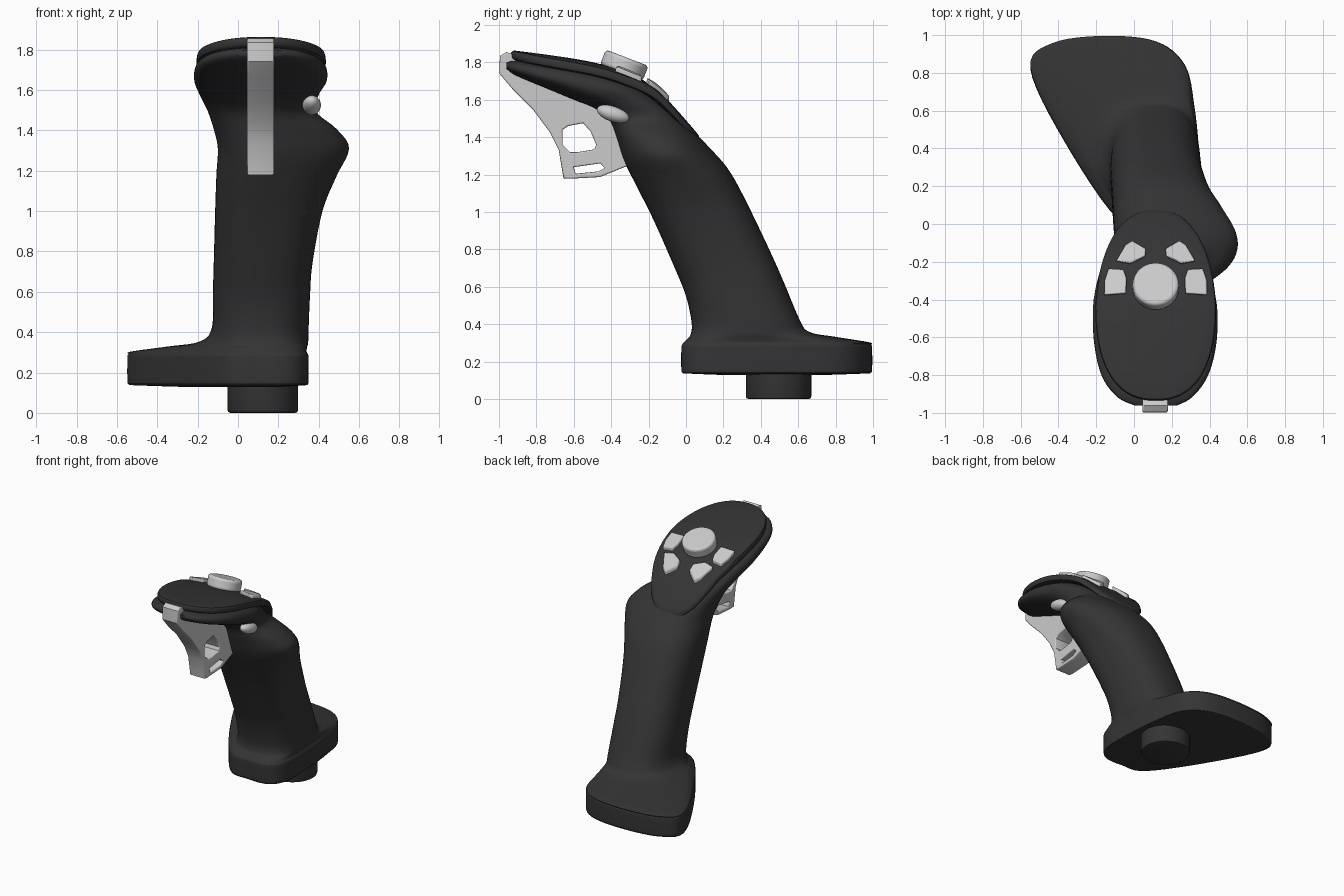
import bpy, bmesh, math
from mathutils import Vector

if "Cube" in bpy.data.objects:
    bpy.data.objects.remove(bpy.data.objects["Cube"])

CX = 0.115          # symmetry line of the handle
N = 72              # points around the body


def material(name, v):
    m = bpy.data.materials.new(name)
    m.diffuse_color = (v, v, v, 1)
    m.use_nodes = True
    m.node_tree.nodes["Principled BSDF"].inputs["Base Color"].default_value = m.diffuse_color
    return m


DARK, LIGHT = material("dark_plastic", 0.035), material("light_plastic", 0.6)


def finish(ob, mat, angle=40):
    ob.data.materials.append(mat)
    bpy.ops.object.select_all(action='DESELECT')
    ob.select_set(True)
    bpy.context.view_layer.objects.active = ob
    bpy.ops.object.shade_smooth_by_angle(angle=math.radians(angle))
    return ob


def catmull(pts, steps, closed=False):
    n, out = len(pts), []
    get = lambda i: pts[i % n] if closed else pts[max(0, min(n - 1, i))]
    for i in range(n if closed else n - 1):
        a, b, c, d = (get(i + k) for k in (-1, 0, 1, 2))
        for s in range(steps):
            t = s / steps
            out.append(0.5 * (2 * b + (c - a) * t + (2 * a - 5 * b + 4 * c - d) * t**2
                              + (3 * b - a - 3 * c + d) * t**3))
    return out if closed else out + [pts[-1]]


def loft(name, rings, mat, angle=40):
    bm = bmesh.new()
    vs = [[bm.verts.new(p) for p in r] for r in rings]
    n = len(rings[0])
    for a, b in zip(vs, vs[1:]):
        for i in range(n):
            j = (i + 1) % n
            bm.faces.new((a[i], a[j], b[j], b[i]))
    bm.faces.new(vs[0][::-1])
    bm.faces.new(vs[-1])
    bmesh.ops.recalc_face_normals(bm, faces=bm.faces)
    me = bpy.data.meshes.new(name)
    bm.to_mesh(me)
    bm.free()
    ob = bpy.data.objects.new(name, me)
    bpy.context.collection.objects.link(ob)
    return finish(ob, mat, angle)


def spow(v, e):
    return math.copysign(abs(v) ** e, v)


# Handle sections: front/under point (y, z), back/top point (y, z), left x, right x
def section(fy, fz, by, bz, xl, xr, e=2.5):
    ring = []
    for i in range(N):
        a = 2 * math.pi * i / N
        s, c = spow(math.sin(a), 2 / e), spow(math.cos(a), 2 / e)
        x = CX + s * ((xr - CX) if s > 0 else (CX - xl))
        ring.append(Vector((x, (fy + by) / 2 + c * (fy - by) / 2, (fz + bz) / 2 + c * (fz - bz) / 2)))
    return ring


handle = [section(*s) for s in (
    (0.03, 0.41, 0.605, 0.43, -0.13, 0.35),
    (0.00, 0.55, 0.525, 0.62, -0.125, 0.357),
    (-0.06, 0.70, 0.445, 0.80, -0.12, 0.37),
    (-0.17, 0.95, 0.315, 1.07, -0.113, 0.42),
    (-0.26, 1.13, 0.225, 1.23, -0.107, 0.49, 2.3),
    (-0.33, 1.27, 0.12, 1.35, -0.10, 0.55, 2.1),
    (-0.37, 1.39, 0.05, 1.42, -0.12, 0.49, 2.2),
    (-0.41, 1.49, -0.03, 1.50, -0.15, 0.385),
    (-0.49, 1.555, -0.14, 1.60, -0.19, 0.40),
    (-0.60, 1.60, -0.30, 1.70, -0.217, 0.44),
    (-0.72, 1.65, -0.55, 1.77, -0.21, 0.435),
    (-0.83, 1.695, -0.78, 1.80, -0.17, 0.39),
    (-0.92, 1.735, -0.91, 1.81, -0.09, 0.31),
    (-0.96, 1.765, -0.96, 1.80, 0.0, 0.23))]

# Base plan outline, starting at the front and going round to the right
plan = [Vector(p + (0,)) for p in (
    (0.10, -0.02), (0.26, -0.01), (0.34, 0.10), (0.345, 0.35), (0.32, 0.62), (0.27, 0.84),
    (0.12, 0.965), (-0.15, 0.995), (-0.43, 0.955), (-0.548, 0.82), (-0.37, 0.44), (-0.09, 0.03))]
plan = catmull(plan, N // 12, True)
mid = Vector((0.05, 0.45, 0))


def base_ring(scale, z):
    return [mid + (p - mid) * scale + Vector((0, 0, z)) for p in plan]


def blend(t, z):
    return [Vector((*p.lerp(q, t).xy, z + t * 0.03 * (q.y - 0.3)))
            for p, q in zip(base_ring(0.97, 0), handle[0])]


base = [base_ring(0.5, 0.128), base_ring(0.95, 0.137), base_ring(0.985, 0.142),
        base_ring(1, 0.158), base_ring(1, 0.27), base_ring(0.992, 0.29),
        blend(0, 0.304), blend(0.45, 0.328), blend(0.85, 0.352)]
rings = base + handle
cols = [catmull([r[i] for r in rings], 5) for i in range(N)]
loft("grip_body", [[c[k] for c in cols] for k in range(len(cols[0]))], DARK, 60)

# Mounting connector under the base
R = 0.175
disc = lambda r, z: [Vector((0.123 + r * math.cos(2 * math.pi * i / 48),
                             0.495 + r * math.sin(2 * math.pi * i / 48), z)) for i in range(48)]
loft("mount_connector", [disc(R - 0.015, 0), disc(R - 0.004, 0.004), disc(R, 0.016), disc(R, 0.16)], DARK)

# Curved top plate
crest = catmull([Vector(p) for p in ((0.12, 1.35), (0.07, 1.41), (0, 1.49), (-0.1, 1.605), (-0.2, 1.69),
                                     (-0.4, 1.775), (-0.6, 1.82), (-0.93, 1.865), (-1.0, 1.87))], 10)


def top_z(x, y):
    for a, b in zip(crest, crest[1:]):
        if b.x <= y <= a.x:
            return a.y + (b.y - a.y) * (a.x - y) / (a.x - b.x) - 0.2 * (x - CX) ** 2
    return crest[-1].y


def plate_ring(scale, drop):
    ring = []
    for i in range(N):
        a = 2 * math.pi * i / N
        s = spow(math.sin(a), 2 / 2.4)
        x = CX + scale * 0.32 * spow(math.cos(a), 2 / 2.4) * (1 - 0.12 * max(0, s))
        y = -0.43 + scale * 0.505 * s
        ring.append(Vector((x, y, top_z(x, y) - drop)))
    return ring


loft("top_plate", [plate_ring(s, d) for s, d in (
    (0.5, 0.06), (0.94, 0.055), (0.99, 0.045), (1, 0.035), (1, 0.015), (0.985, 0.003),
    (0.96, 0), (0.8, 0), (0.6, 0), (0.4, 0), (0.2, 0), (0.02, 0))], DARK)

# Four face buttons around the hat, mirrored across the handle
shapes = {"outer_button": ((-0.158, -0.38), (-0.042, -0.372), (-0.04, -0.29), (-0.055, -0.245),
                           (-0.135, -0.24), (-0.155, -0.30)),
          "rear_button": ((-0.095, -0.20), (-0.02, -0.215), (0.06, -0.175), (0.063, -0.135),
                          (-0.01, -0.092), (-0.045, -0.115))}
for name, shape in shapes.items():
    for side in (1, -1):
        lower, upper = [], []
        for x, y in shape:
            x = CX + side * (x - CX)
            z = top_z(x, y)
            lower.append((x, y, z - 0.03))
            upper.append((x, y + 0.005, z + 0.025))
        ob = loft(("left_" if side == 1 else "right_") + name, [lower, upper], LIGHT)
        bev = ob.modifiers.new("soft_edge", 'BEVEL')
        bev.width, bev.segments = 0.008, 2

# Round thumb hat
bpy.ops.mesh.primitive_cylinder_add(vertices=48, radius=0.122, depth=0.085,
                                    location=(CX, -0.33, 1.785), rotation=(math.radians(-21), 0, 0))
hat = bpy.context.object
hat.name = "thumb_hat"
bev = hat.modifiers.new("soft_edge", 'BEVEL')
bev.width, bev.segments = 0.018, 3
finish(hat, LIGHT)

# Side button on the right of the neck
bpy.ops.mesh.primitive_uv_sphere_add(segments=32, ring_count=16, radius=1, location=(0.365, -0.39, 1.525),
                                     rotation=(math.radians(-18), 0, 0))
button = bpy.context.object
button.name, button.scale = "side_button", (0.046, 0.09, 0.042)
finish(button, LIGHT)

# Trigger: side profile in (y, z) with two holes, extruded across x
profile = [(-0.995, 1.835), (-0.998, 1.74), (-0.93, 1.66), (-0.82, 1.55), (-0.73, 1.43), (-0.68, 1.33),
           (-0.655, 1.18), (-0.62, 1.178), (-0.46, 1.187), (-0.28, 1.26), (-0.31, 1.40), (-0.40, 1.54),
           (-0.60, 1.68), (-0.88, 1.79), (-0.92, 1.84), (-0.96, 1.855)]
hole_a = [(-0.66, 1.44), (-0.63, 1.46), (-0.55, 1.475), (-0.51, 1.43), (-0.48, 1.36), (-0.49, 1.335),
          (-0.58, 1.32), (-0.62, 1.32), (-0.66, 1.36)]
hole_b = [(-0.60, 1.24), (-0.46, 1.26), (-0.435, 1.235), (-0.47, 1.217), (-0.59, 1.205)]
cu = bpy.data.curves.new("trigger", 'CURVE')
cu.dimensions, cu.fill_mode = '2D', 'BOTH'
cu.extrude, cu.bevel_depth, cu.bevel_resolution, cu.offset = 0.059, 0.008, 2, -0.008
for loop in (profile, hole_a, hole_b):
    sp = cu.splines.new('POLY')
    sp.points.add(len(loop) - 1)
    sp.use_cyclic_u = True
    for p, (y, z) in zip(sp.points, loop):
        p.co = (y, z, 0, 1)
trigger = bpy.data.objects.new("trigger", cu)
bpy.context.collection.objects.link(trigger)
trigger.rotation_euler = (math.pi / 2, 0, math.pi / 2)
trigger.location.x = 0.112
bpy.ops.object.select_all(action='DESELECT')
trigger.select_set(True)
bpy.context.view_layer.objects.active = trigger
bpy.ops.object.convert(target='MESH')
finish(bpy.context.object, LIGHT)
